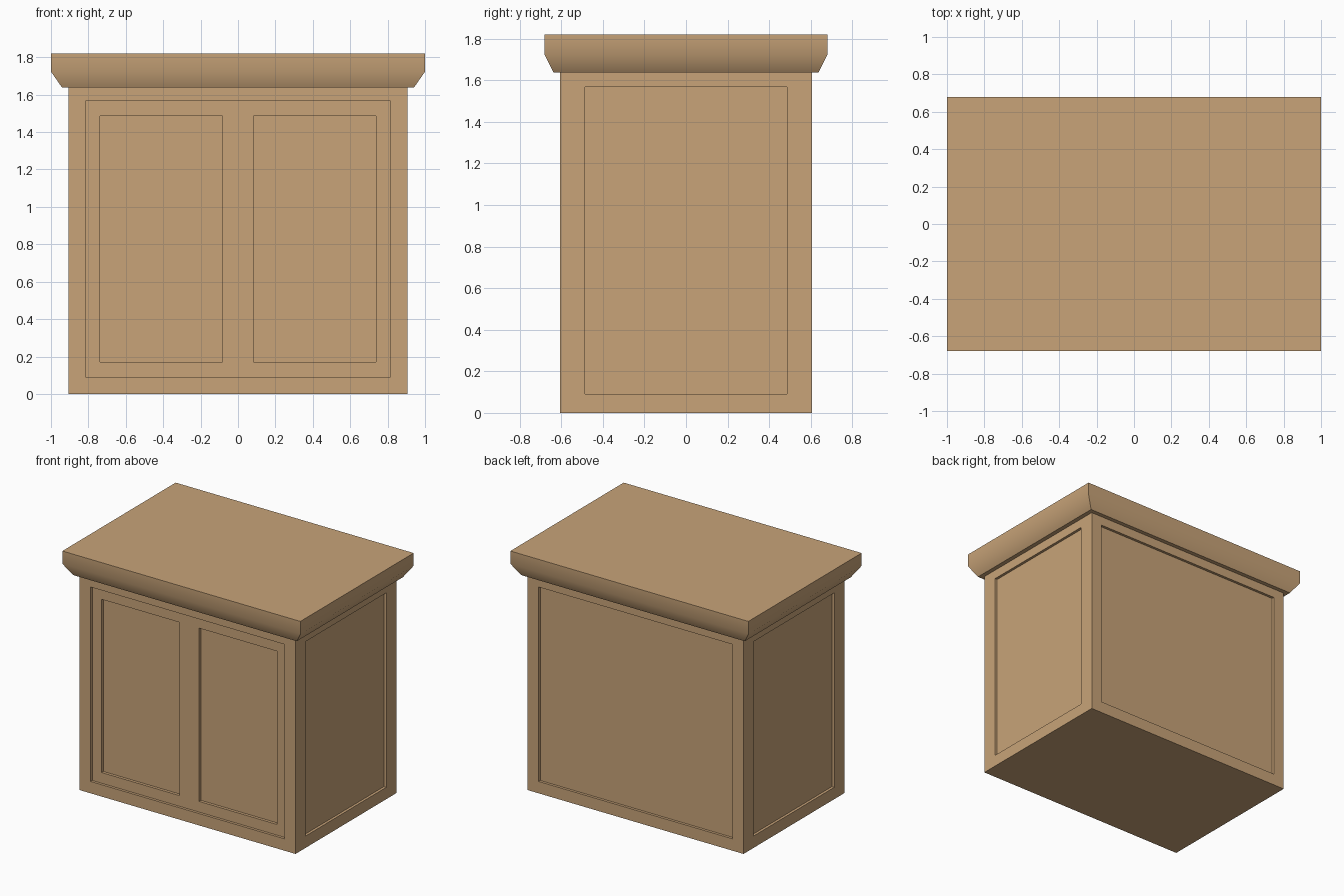
import bpy, bmesh, math
from mathutils import Vector

if "Cube" in bpy.data.objects:
    bpy.data.objects.remove(bpy.data.objects["Cube"])

wood = bpy.data.materials.new("wood")
wood.diffuse_color = (0.58, 0.37, 0.19, 1)
wood.use_nodes = True
wood.node_tree.nodes["Principled BSDF"].inputs["Base Color"].default_value = wood.diffuse_color


def finish(bm, name):
    bmesh.ops.recalc_face_normals(bm, faces=bm.faces)
    me = bpy.data.meshes.new(name)
    bm.to_mesh(me)
    bm.free()
    me.materials.append(wood)
    ob = bpy.data.objects.new(name, me)
    bpy.context.collection.objects.link(ob)
    return ob


def face_towards(bm, n):
    return next(f for f in bm.faces if f.normal.dot(Vector(n)) > 0.99)


def recess(bm, face, axis, u0, u1, z0, z1, depth):
    """Sink a rectangle (u along axis, z up) into a flat quad face."""
    inward = face.normal * -depth
    for offset in (Vector(), inward):
        bmesh.ops.inset_individual(bm, faces=[face], thickness=0.01)
        c = face.calc_center_median()
        for v in face.verts:
            high_u, high_z = v.co[axis] > c[axis], v.co.z > c.z
            v.co += offset
            v.co[axis] = u1 if high_u else u0
            v.co.z = z1 if high_z else z0
    return face


# cabinet body: box with a recessed panel on each side
W, D, H = 0.907, 0.605, 1.64
Z0, Z1 = 0.09, 1.567
bm = bmesh.new()
bmesh.ops.create_cube(bm, size=1)
for v in bm.verts:
    v.co = (v.co.x * 2 * W, v.co.y * 2 * D, (v.co.z + 0.5) * H)
bm.normal_update()
for n, axis, u in (((1, 0, 0), 1, 0.485), ((-1, 0, 0), 1, 0.485),
                   ((0, 1, 0), 0, 0.815), ((0, -1, 0), 0, 0.815)):
    panel = recess(bm, face_towards(bm, n), axis, -u, u, Z0, Z1, 0.02)

# front: split the last panel down the middle and sink two door panels
cut = bmesh.ops.bisect_plane(bm, geom=[panel, *panel.edges, *panel.verts],
                             plane_co=(0, 0, 0), plane_no=(1, 0, 0))
bm.normal_update()
for f in [g for g in cut["geom"] if isinstance(g, bmesh.types.BMFace)]:
    left = f.calc_center_median().x < 0
    u0, u1 = (-0.737, -0.083) if left else (0.083, 0.737)
    recess(bm, f, 0, u0, u1, 0.171, 1.487, 0.022)
finish(bm, "cabinet_body")

# crown top: rectangular rings stacked along the moulding profile
bm = bmesh.new()
rings = [[bm.verts.new((sx * x, sy * y, z))
          for sx, sy in ((-1, -1), (1, -1), (1, 1), (-1, 1))]
         for x, y, z in ((0.94, 0.637, 1.637), (1, 0.68, 1.723), (1, 0.68, 1.82))]
for a, b in zip(rings, rings[1:]):
    for i in range(4):
        j = (i + 1) % 4
        bm.faces.new((a[i], a[j], b[j], b[i]))
bm.faces.new(rings[0][::-1])
bm.faces.new(rings[-1])
crown = finish(bm, "crown_top")
bpy.context.view_layer.objects.active = crown
crown.select_set(True)
bpy.ops.object.shade_smooth_by_angle(angle=math.radians(45))
